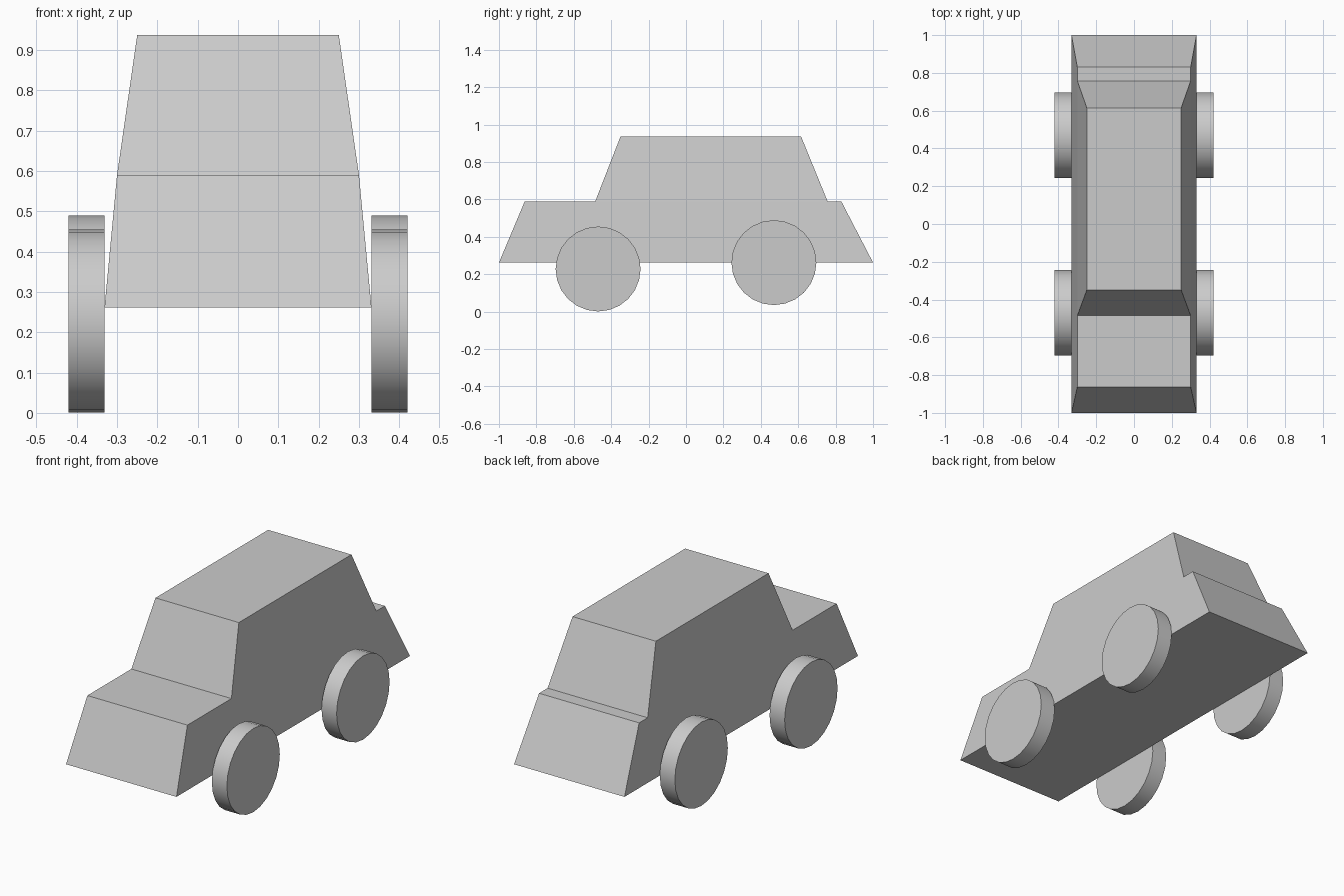
import bpy, bmesh, math

if "Cube" in bpy.data.objects:
    bpy.data.objects.remove(bpy.data.objects["Cube"])

grey = bpy.data.materials.new("plain grey")
grey.diffuse_color = (0.6, 0.6, 0.6, 1)
grey.use_nodes = True
grey.node_tree.nodes["Principled BSDF"].inputs["Base Color"].default_value = grey.diffuse_color

# Side profile (y, z); the half width follows from the height
PROFILE = [(-1.0, 0.262), (1.0, 0.262), (0.83, 0.59), (0.757, 0.59),
           (0.615, 0.937), (-0.35, 0.937), (-0.485, 0.59), (-0.862, 0.59)]
HALF_WIDTH = {0.262: 0.331, 0.59: 0.30, 0.937: 0.25}


def make_body():
    bm = bmesh.new()
    left, right = ([bm.verts.new((s * HALF_WIDTH[z], y, z)) for y, z in PROFILE]
                   for s in (-1, 1))
    # Strips across the car: floor, tail, boot, windows, roof and bonnet
    n = len(PROFILE)
    for i in range(n):
        j = (i + 1) % n
        bm.faces.new((left[i], left[j], right[j], right[i]))
    # Flat sides, lower shell and cabin
    for side in (left, right):
        bm.faces.new([side[i] for i in (0, 1, 2, 3, 6, 7)])
        bm.faces.new(side[3:7])
    bmesh.ops.recalc_face_normals(bm, faces=bm.faces)
    mesh = bpy.data.meshes.new("car_body")
    bm.to_mesh(mesh)
    bm.free()
    mesh.materials.append(grey)
    body = bpy.data.objects.new("car_body", mesh)
    bpy.context.collection.objects.link(body)


def make_wheel(name, x, y, z):
    bpy.ops.mesh.primitive_cylinder_add(vertices=24, radius=0.227, depth=0.09,
                                        location=(x, y, z),
                                        rotation=(0, math.pi / 2, 0))
    wheel = bpy.context.object
    wheel.name = name
    wheel.data.materials.append(grey)
    bpy.ops.object.shade_smooth_by_angle(angle=math.radians(30))


make_body()
# The rear axle sits a little higher than the front one
for side, x in (("left", -0.376), ("right", 0.376)):
    make_wheel("front_wheel_" + side, x, -0.47, 0.228)
    make_wheel("rear_wheel_" + side, x, 0.47, 0.262)
